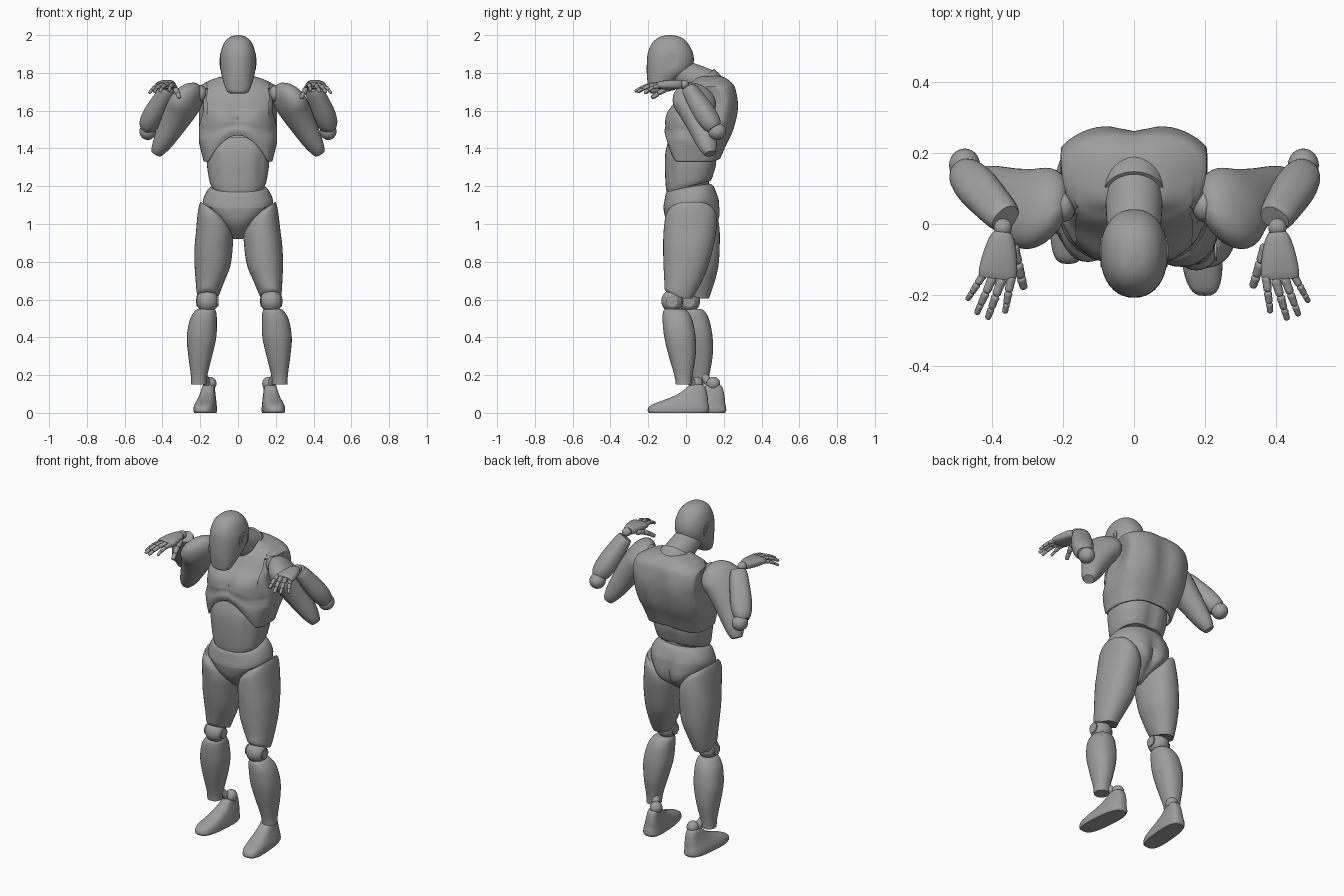
import bpy, bmesh, math
from mathutils import Vector, Matrix

cube = bpy.data.objects.get("Cube")
if cube:
    bpy.data.objects.remove(cube)

GREY = (0.34, 0.34, 0.34, 1)
mat = bpy.data.materials.new("mid grey")
mat.use_nodes = True
mat.diffuse_color = GREY
mat.node_tree.nodes["Principled BSDF"].inputs["Base Color"].default_value = GREY


def finish(name, bm, sharp=40):
    bmesh.ops.recalc_face_normals(bm, faces=bm.faces)
    mesh = bpy.data.meshes.new(name)
    bm.to_mesh(mesh)
    bm.free()
    mesh.materials.append(mat)
    ob = bpy.data.objects.new(name, mesh)
    bpy.context.collection.objects.link(ob)
    bpy.ops.object.select_all(action='DESELECT')
    ob.select_set(True)
    bpy.context.view_layer.objects.active = ob
    bpy.ops.object.shade_smooth_by_angle(angle=math.radians(sharp))
    return ob


def smooth_rings(rings, steps):
    """Catmull-Rom interpolation of every ring parameter."""
    out = []
    for i in range(len(rings) - 1):
        p = [rings[max(0, min(len(rings) - 1, i + k))] for k in (-1, 0, 1, 2)]
        for j in range(steps):
            t = j / steps
            out.append([0.5 * (2 * b + (c - a) * t + (2 * a - 5 * b + 4 * c - d) * t * t
                               + (3 * b - a - 3 * c + d) * t ** 3) for a, b, c, d in zip(*p)])
    return out + [list(rings[-1])]


def loft(name, rings, power=2.0, segs=40, steps=4, warp=None, matrix=None, cap_start=True):
    """Skin rings of (x, y, z, rx, ry); power squares off the outline."""
    bm = bmesh.new()
    loops = []
    for x, y, z, rx, ry in smooth_rings(rings, steps):
        loop = []
        for k in range(segs):
            a = math.tau * k / segs
            c, s = math.cos(a), math.sin(a)
            co = Vector((x + rx * math.copysign(abs(c) ** (2 / power), c),
                         y + ry * math.copysign(abs(s) ** (2 / power), s), z))
            if warp:
                co = warp(co)
            loop.append(bm.verts.new(matrix @ co if matrix else co))
        loops.append(loop)
    for lo, hi in zip(loops, loops[1:]):
        for k in range(segs):
            n = (k + 1) % segs
            bm.faces.new((lo[k], lo[n], hi[n], hi[k]))
    if cap_start:
        bm.faces.new(loops[0][::-1])
    bm.faces.new(loops[-1])
    return finish(name, bm)


def limb(name, a, b, profile, **kw):
    """Loft from a to b; profile holds (fraction, horizontal radius, other radius)."""
    a, b = Vector(a), Vector(b)
    m = Matrix.Translation(a) @ (b - a).to_track_quat('Z', 'Y').to_matrix().to_4x4()
    return loft(name, [(0, 0, f * (b - a).length, rx, ry) for f, rx, ry in profile], matrix=m, **kw)


def ball(name, centre, size):
    bm = bmesh.new()
    bmesh.ops.create_uvsphere(bm, u_segments=28, v_segments=16, radius=1)
    bm.transform(Matrix.Translation(centre) @ Matrix.Diagonal((*size, 1)))
    return finish(name, bm)


def disc(name, centre, radius, depth):
    bm = bmesh.new()
    bmesh.ops.create_cone(bm, cap_ends=True, segments=32, radius1=radius, radius2=radius, depth=depth)
    bm.transform(Matrix.Translation(centre) @ Matrix.Rotation(math.pi / 2, 4, 'Y'))
    return finish(name, bm)


def bump(co, side, cx, cz, rx, rz, push):
    """Push one side (front -1, back 1) along y with mirrored soft bumps."""
    if co.y * side > 0.02:
        co.y += push * math.exp(-((abs(co.x) - cx) / rx) ** 2 - ((co.z - cz) / rz) ** 2)


# Head and neck
loft("head", [(0, -.085, 2.0, .008, .01), (0, -.085, 1.99, .042, .055), (0, -.085, 1.96, .073, .093),
              (0, -.083, 1.91, .091, .118), (0, -.083, 1.86, .095, .124), (0, -.092, 1.81, .091, .116),
              (0, -.118, 1.77, .082, .088), (0, -.145, 1.73, .07, .056), (0, -.158, 1.70, .055, .038),
              (0, -.16, 1.69, .036, .022)], power=2.2)
for s in (-1, 1):
    disc("ear_disc", (s * .086, -.08, 1.86), .042, .016)
    disc("ear_hub", (s * .089, -.08, 1.86), .022, .016)
limb("neck", (0, .11, 1.74), (0, -.04, 1.805), [(0, .082, .08), (.4, .08, .078), (1, .074, .072)])
limb("neck_collar", (0, .125, 1.72), (0, .085, 1.765), [(0, .094, .088), (.5, .091, .088), (1, .086, .084)])


# Chest shell with an arched lower edge, armhole recesses, pectorals and back muscles
def chest_shape(co):
    front = max(0, min(1, (.06 - co.y) / .08))
    low, top = 1.33, 1.56
    edge = low + max(0, 1 - (co.x / .16) ** 2) * (.14 * front + .02 * (1 - front))
    if co.z < top:
        co.z = edge + (co.z - low) * (top - edge) / (top - low)
    bump(co, -1, .09, 1.56, .07, .06, -.012)
    bump(co, -1, 0, 1.57, .022, .1, .01)
    bump(co, 1, 0, 1.58, .045, .18, -.014)
    bump(co, 1, .11, 1.62, .06, .09, .006)
    if co.z > 1.45:
        co.x *= 1 - .1 * front * min(1, (co.z - 1.45) / .05)
    co.x = max(-.207, min(.207, co.x))
    if abs(co.x) > .17:
        hole = ((co.y - .05) / .11) ** 2 + ((co.z - 1.64) / .1) ** 2
        co.x -= math.copysign(.025 * math.exp(-hole ** 2), co.x)
    return co


chest = loft("chest", [(0, .04, 1.33, .182, .145), (0, .05, 1.40, .199, .163), (0, .07, 1.47, .218, .175),
                       (0, .08, 1.53, .23, .183), (0, .092, 1.60, .235, .182), (0, .115, 1.66, .235, .158),
                       (0, .13, 1.72, .213, .132), (0, .135, 1.75, .17, .108), (0, .13, 1.775, .11, .08),
                       (0, .12, 1.785, .06, .05)],
             power=2.7, segs=72, steps=6, warp=chest_shape, cap_start=False)
shell = chest.modifiers.new("shell", 'SOLIDIFY')
shell.thickness, shell.offset = .015, -1


# Abdomen, tilted up towards the back
def belly_shape(co):
    if co.z < 1.3:
        co.z += (co.y + .1) * .25 * (1.3 - co.z) / .13
    bump(co, 1, 0, 1.28, .03, .1, -.012)
    bump(co, -1, .12, 1.3, .02, .1, .008)
    return co


loft("abdomen", [(0, .015, 1.17, .138, .118), (0, .018, 1.20, .15, .125), (0, .022, 1.27, .16, .133),
                 (0, .026, 1.34, .166, .138), (0, .025, 1.40, .162, .13), (0, .03, 1.46, .14, .115)],
     power=2.5, segs=56, warp=belly_shape)
limb("waist_joint", (0, .02, 1.13), (0, .02, 1.25), [(0, .11, .09), (.5, .125, .1), (1, .12, .1)])


# Pelvis with buttocks
def pelvis_shape(co):
    bump(co, 1, .075, 1.03, .05, .07, .018)
    bump(co, 1, 0, 1.02, .02, .09, -.015)
    if co.z > 1.1:
        co.z += co.y * .15
    return co


loft("pelvis", [(0, .02, .92, .025, .035), (0, .025, .95, .045, .075), (0, .03, 1.0, .095, .125),
                (0, .028, 1.05, .148, .142), (0, .026, 1.10, .183, .146), (0, .024, 1.14, .18, .138),
                (0, .02, 1.18, .158, .125), (0, .02, 1.195, .135, .105)],
     power=2.3, segs=56, warp=pelvis_shape)

# Legs: the right one stands further back
for s, side in ((1, "left"), (-1, "right")):
    back = 0 if s > 0 else .09
    inset = 0 if s > 0 else -.014

    def placed(co, s=s, back=back, inset=inset):
        lag = max(0, min(1, (1.05 - co.z) / .46))
        return Vector((s * (co.x + inset * lag), co.y + back * lag, co.z))

    def thigh_shape(co, placed=placed):
        if co.z > .95:
            co.z += (co.x - .14) * .5 * (co.z - .95) / .1
        if co.z < .7:
            co.z += max(0, -.01 - co.y) * .4 * (.7 - co.z) / .1
        return placed(co)

    loft(side + "_thigh", [(.172, -.035, .605, .053, .069), (.17, -.033, .63, .061, .081), (.158, -.015, .70, .077, .10),
                           (.143, 0, .78, .095, .119), (.134, .012, .88, .101, .133), (.126, .022, .97, .097, .14),
                           (.127, .028, 1.05, .082, .135), (.138, .03, 1.08, .06, .11)],
         power=2.2, warp=thigh_shape)
    knee = placed(Vector((.176, -.073, .592)))
    ball(side + "_knee", knee, (.06, .058, .06))
    disc(side + "_knee_pin", knee, .03, .116)
    loft(side + "_shin", [(.222, -.012, .15, .041, .042), (.22, -.014, .2, .044, .048), (.214, -.02, .3, .063, .071),
                          (.207, -.032, .4, .078, .083), (.198, -.045, .49, .072, .079), (.188, -.055, .535, .058, .066),
                          (.184, -.06, .55, .045, .05)], power=2.3, warp=placed)
    limb(side + "_ankle_link", placed(Vector((.2, .0, .2))), placed(Vector((.165, .055, .13))),
         [(0, .022, .022), (1, .022, .022)])

    # Foot: flat sole, vertical heel, blunt toe and long sloping instep
    def foot_shape(co, placed=placed):
        co.x += -.08 * (co.y + .04)
        return placed(co)

    loft(side + "_foot", [(.187, -.04, 0, .055, .155), (.187, -.04, .012, .059, .163), (.187, -.036, .035, .057, .157),
                          (.185, -.018, .055, .052, .135), (.182, .015, .08, .045, .1), (.18, .042, .11, .038, .068),
                          (.178, .055, .14, .032, .045), (.178, .055, .15, .024, .032)],
         power=2.9, warp=foot_shape)
    ball(side + "_ankle", placed(Vector((.162, .055, .155))), (.034, .036, .036))

# Arms: elbows out and bent, hands held forward
for s, side in ((1, "left"), (-1, "right")):
    wx, yaw = (.405, 0) if s > 0 else (.37, .06)
    elbow = Vector((s * .478, .165, 1.49))
    ball(side + "_shoulder_joint", (s * .2, .05, 1.69), (.035, .045, .045))
    limb(side + "_upper_arm", (s * .222, .015, 1.74), (s * .433, .128, 1.372),
         [(0, .025, .015), (.05, .07, .042), (.14, .108, .062), (.27, .122, .074), (.42, .1, .074),
          (.6, .078, .066), (.8, .06, .054), (.93, .046, .04), (1, .03, .028)], power=2.05)
    ball(side + "_elbow", elbow, (.044, .048, .045))
    limb(side + "_forearm", elbow + Vector((s * .008, -.014, .015)), (s * (wx - .008), .015, 1.72),
         [(0, .036, .036), (.12, .052, .05), (.35, .06, .055), (.65, .056, .05), (.9, .05, .042), (1, .042, .034)],
         power=2.3)
    wrist = Vector((s * wx, -.01, 1.738))
    ball(side + "_wrist", wrist, (.026, .026, .024))

    def hand_point(u, v, w, s=s, yaw=yaw, wrist=wrist):
        x = u * math.cos(yaw) + v * math.sin(yaw)
        y = v * math.cos(yaw) - u * math.sin(yaw)
        return wrist + Vector((s * x, -y, w))

    limb(side + "_palm", hand_point(0, .012, .002), hand_point(.008, .145, -.004),
         [(0, .024, .019), (.15, .036, .024), (.5, .048, .025), (.85, .054, .021), (1, .05, .015)], power=2.6)

    def digit(name, base, tip, r):
        """Three tapering phalanges with a slight curl."""
        base, tip = Vector(base), Vector(tip)
        pts = [base.lerp(tip, f) + Vector((0, 0, lift)) for f, lift in ((0, 0), (.42, .01), (.74, .007), (1, 0))]
        for i in range(3):
            q = r * (1 - .14 * i)
            limb(f"{name}_{i + 1}", hand_point(*pts[i]), hand_point(*pts[i + 1]),
                 [(0, q * .7, q * .7), (.12, q, q), (.5, q * .88, q * .88), (.88, q * .85, q * .85), (1, q * .5, q * .5)],
                 segs=14, steps=2)

    digit(side + "_index_finger", (-.032, .138, 0), (-.02, .24, -.032), .0135)
    digit(side + "_middle_finger", (-.006, .145, .002), (.028, .26, -.037), .014)
    digit(side + "_ring_finger", (.02, .142, -.002), (.06, .248, -.04), .0135)
    digit(side + "_little_finger", (.044, .13, -.008), (.088, .21, -.046), .012)
    digit(side + "_thumb", (-.03, .05, -.01), (-.07, .168, -.07), .018)
